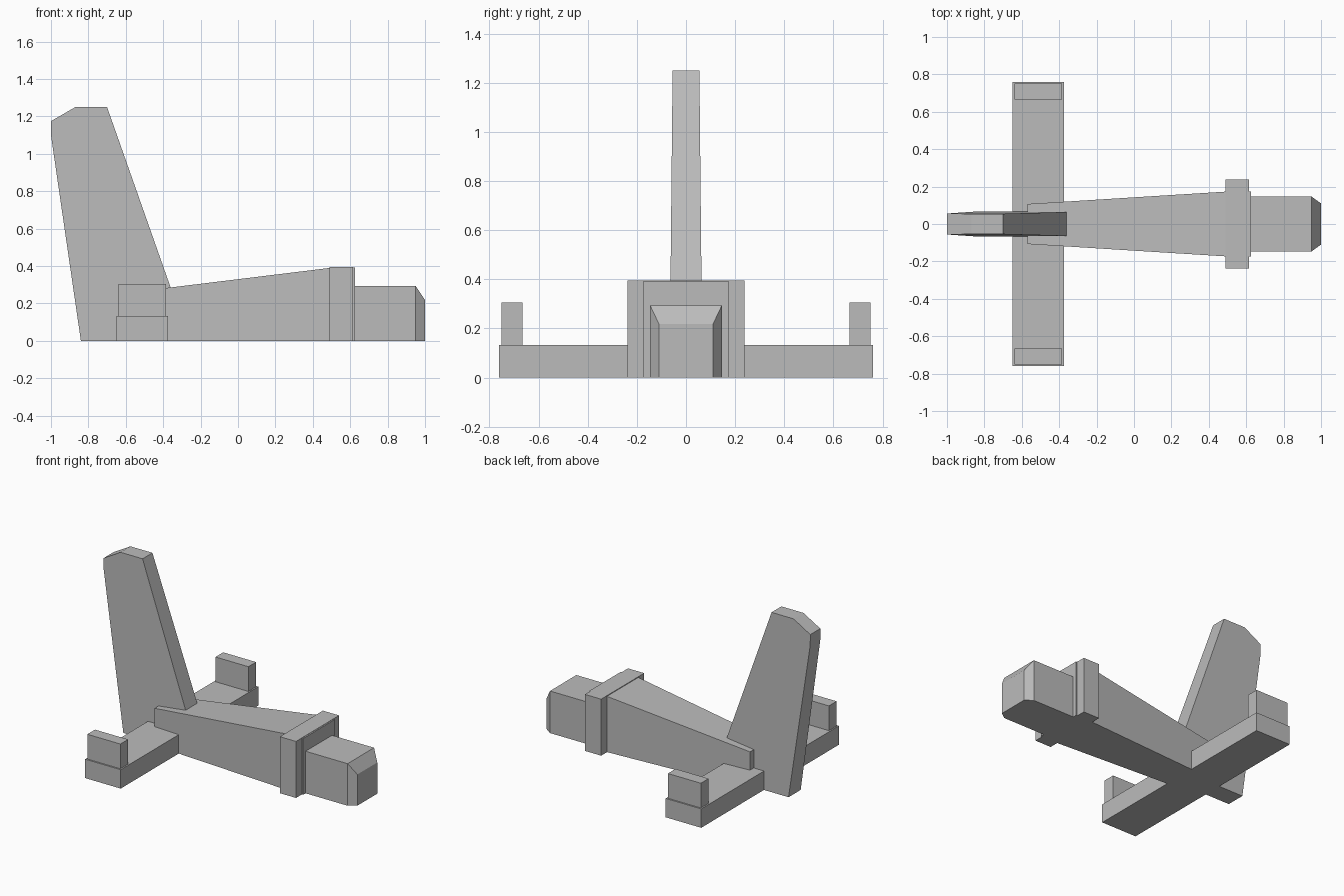
import bpy
import bmesh

cube = bpy.data.objects.get("Cube")
if cube:
    bpy.data.objects.remove(cube, do_unlink=True)

grey = bpy.data.materials.new("plain grey")
grey.use_nodes = True
GREY = (0.5, 0.5, 0.5, 1)
grey.diffuse_color = GREY
grey.node_tree.nodes["Principled BSDF"].inputs["Base Color"].default_value = GREY


def loft(name, rings):
    """Skin matching rings of points and cap both ends."""
    bm = bmesh.new()
    loops = [[bm.verts.new(p) for p in ring] for ring in rings]
    n = len(loops[0])
    for a, b in zip(loops, loops[1:]):
        for i in range(n):
            j = (i + 1) % n
            bm.faces.new((a[i], a[j], b[j], b[i]))
    bm.faces.new(loops[0])
    bm.faces.new(loops[-1])
    bmesh.ops.recalc_face_normals(bm, faces=bm.faces)
    mesh = bpy.data.meshes.new(name)
    bm.to_mesh(mesh)
    bm.free()
    mesh.materials.append(grey)
    obj = bpy.data.objects.new(name, mesh)
    bpy.context.collection.objects.link(obj)
    return obj


def section(x, half, top, bottom=0):
    return [(x, -half, bottom), (x, half, bottom), (x, half, top), (x, -half, top)]


def box(name, x0, x1, y0, y1, z0, z1):
    return loft(name, [[(x, y0, z0), (x, y1, z0), (x, y1, z1), (x, y0, z1)]
                       for x in (x0, x1)])


# Tapered fuselage, level along the front collar
loft("fuselage", [section(-0.57, 0.107, 0.26), section(0.49, 0.173, 0.39),
                  section(0.625, 0.173, 0.393)])
box("collar", 0.49, 0.615, -0.238, 0.238, 0, 0.395)

# Nose with bevelled top and sides
loft("nose", [section(0.58, 0.146, 0.294), section(0.95, 0.146, 0.294),
              section(1.0, 0.11, 0.218)])

# Cross wing and upright tip blocks
box("wing", -0.65, -0.375, -0.76, 0.76, 0, 0.132)
for side, sign in (("left", 1), ("right", -1)):
    y0, y1 = sorted((sign * 0.665, sign * 0.75))
    box(side + "_wing_tip", -0.64, -0.385, y0, y1, 0.132, 0.305)

# Tall raked fin, slightly thinner toward the top
fin_profile = [(-0.84, 0), (-1.0, 1.1), (-1.0, 1.175), (-0.87, 1.25),
               (-0.70, 1.25), (-0.36, 0.285), (-0.36, 0)]
loft("tail_fin", [[(x, s * (0.067 - 0.01 * z), z) for x, z in fin_profile]
                  for s in (-1, 1)])
